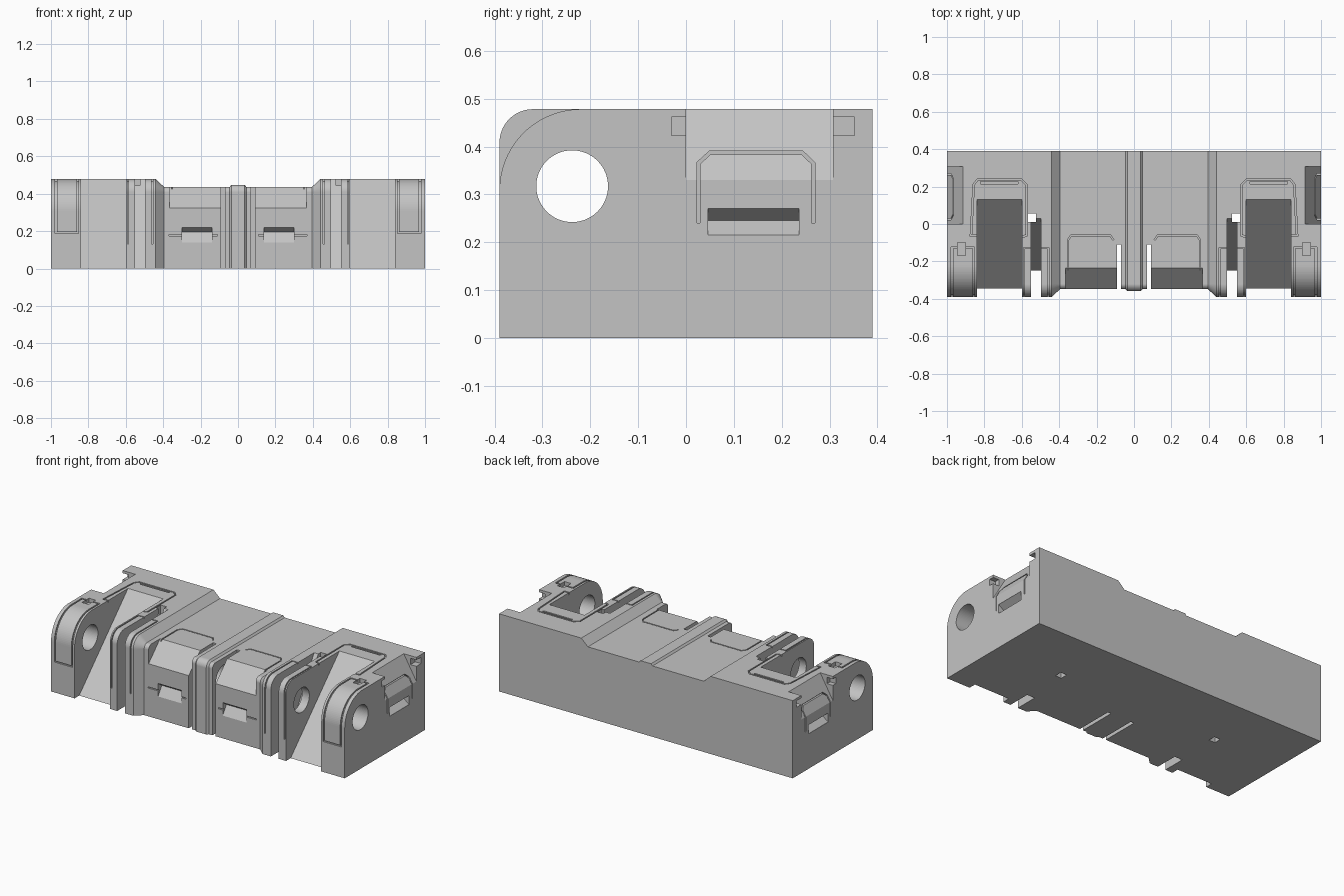
import bpy, bmesh, math
from mathutils import Vector

if "Cube" in bpy.data.objects:
    bpy.data.objects.remove(bpy.data.objects["Cube"])

grey = bpy.data.materials.new("plain_grey")
grey.diffuse_color = (0.55, 0.55, 0.55, 1)
grey.use_nodes = True
grey.node_tree.nodes["Principled BSDF"].inputs["Base Color"].default_value = grey.diffuse_color
FRONT, BACK, TOP = -0.39, 0.39, 0.478


def arc(cy, cz, r, a0, a1, n=20):
    return [(cy + r * math.cos(math.radians(a0 + (a1 - a0) * i / n)),
             cz + r * math.sin(math.radians(a0 + (a1 - a0) * i / n))) for i in range(n + 1)]


def place(axis, a, b, d):
    return {'x': (d, a, b), 'y': (a, d, b), 'z': (a, b, d)}[axis]


def loft(name, rings):
    """Skin a list of equal-length closed rings and cap both ends."""
    bm = bmesh.new()
    vs = [[bm.verts.new(p) for p in r] for r in rings]
    n = len(vs[0])
    for r, s in zip(vs, vs[1:]):
        for i in range(n):
            bm.faces.new((r[i], r[(i + 1) % n], s[(i + 1) % n], s[i]))
    bm.faces.new(vs[0])
    bm.faces.new(vs[-1])
    bmesh.ops.recalc_face_normals(bm, faces=bm.faces)
    me = bpy.data.meshes.new(name)
    bm.to_mesh(me)
    bm.free()
    ob = bpy.data.objects.new(name, me)
    bpy.context.collection.objects.link(ob)
    return ob


cutters = []


def cut(name, axis, pts, lo, hi):
    """Prism cutter: a profile pushed along one axis."""
    ob = loft(name, [[place(axis, a, b, d) for a, b in pts] for d in (lo, hi)])
    ob.hide_render = True
    cutters.append(ob)


def rect(a0, a1, b0, b1):
    return [(a0, b0), (a1, b0), (a1, b1), (a0, b1)]


def ribbon(path, w):
    """Thin band outline following an open path, with mitred corners."""
    p = [Vector(q) for q in path]
    left, right = [], []
    for i, q in enumerate(p):
        d0 = (q - p[max(i - 1, 0)]) if i else (p[1] - q)
        d1 = (p[i + 1] - q) if i < len(p) - 1 else d0
        n0, n1 = (Vector((-d.y, d.x)).normalized() for d in (d0, d1))
        m = (n0 + n1).normalized()
        off = m * (w / 2 / m.dot(n0))
        left.append(tuple(q + off))
        right.append(tuple(q - off))
    return left + right[::-1]


# Body: right half, side profile shrinks toward the middle, with a centre rib
def side_ring(x, inset):
    r = 0.07 - inset
    pts = [(BACK, 0), (BACK, TOP - inset)] + arc(FRONT + 0.07, TOP - 0.07, r, 90, 180) + [(FRONT + inset, 0)]
    return [(x, y, z) for y, z in pts]


body = loft("case_body", [side_ring(x, i) for x, i in
            ((-0.1, 0.031), (0.035, 0.031), (0.045, 0.042), (0.395, 0.042), (0.44, 0), (1, 0))])

# Corner post rounding
cut("post_round", 'x', arc(-0.22, 0.308, 0.17, 90, 180, 28) + [(-0.6, 0.308), (-0.6, 0.6), (-0.22, 0.6)], 0.83, 1.1)


# Sloped bays: wide bay and narrow slot
def bay(name, y_top, y_bottom, x0, x1):
    s = (y_top - y_bottom) / TOP
    cut(name, 'x', [(y_bottom - 0.1 * s, -0.1), (y_bottom + 0.6 * s, 0.6), (-0.7, 0.6), (-0.7, -0.1)], x0, x1)


bay("wide_bay", 0.13, -0.345, 0.60, 0.84)
bay("narrow_slot", 0.03, -0.248, 0.497, 0.55)

# Drain shaft, centre slit and cross bore
cut("shaft", 'z', rect(0.525, 0.566, 0.01, 0.055), -0.1, 0.6)
cut("centre_slit", 'z', rect(0.07, 0.092, -0.6, -0.11), -0.1, 0.6)
cut("cross_bore", 'x', arc(-0.238, 0.317, 0.075, 0, 360, 64)[:-1], -0.3, 1.2)

# Front panel: chamfer, finger pull, seams
cut("front_chamfer", 'x', [(-0.445, 0.227), (-0.135, 0.537), (-0.445, 0.537)], 0.08, 0.365)
cut("front_pull", 'x', [(-0.40, 0.14), (-0.348, 0.14), (-0.312, 0.195), (-0.348, 0.22), (-0.40, 0.22)], 0.14, 0.30)
cut("front_seam", 'y', rect(0.11, 0.37, 0.174, 0.181), -0.5, -0.338)
cut("lid_seam", 'z', ribbon([(0.11, -0.085), (0.128, -0.06), (0.335, -0.06), (0.353, -0.085), (0.353, -0.25)], 0.007),
    0.426, 0.6)

# End panel: chamfer, hinge pockets, finger pull, seam
k = (1 - 0.914) / (TOP - 0.33)
cut("end_chamfer", 'y', [(1 + 0.1 * k, 0.23), (0.914 - 0.1 * k, TOP + 0.1), (1.2, TOP + 0.1), (1.2, 0.23)], 0, 0.307)
cut("hinge_pocket", 'x', rect(-0.03, 0.352, 0.423, 0.462), 0.96, 1.2)
cut("end_pull", 'y', [(1.1, 0.215), (0.999, 0.215), (0.962, 0.245), (0.999, 0.27), (1.1, 0.27)], 0.046, 0.236)
cut("end_seam", 'x', ribbon([(0.026, 0.24), (0.026, 0.365), (0.05, 0.387), (0.243, 0.387), (0.266, 0.365),
                             (0.266, 0.24)], 0.007), 0.957, 1.2)

# Top panel outline round the wide bay, with its latch slit
cut("bay_seam", 'z', ribbon([(0.83, -0.063), (0.872, -0.063), (0.857, 0.21), (0.838, 0.236), (0.60, 0.236),
                             (0.574, 0.21), (0.574, -0.06), (0.61, -0.075)], 0.008), TOP - 0.012, 0.6)
cut("latch_slit", 'z', rect(0.62, 0.82, 0.215, 0.226), TOP - 0.02, 0.6)


# Strap seams running over the top and down the front
def strap(name, r, y_end, z_end, x0, x1, w):
    path = [(y_end, TOP)] + arc(FRONT + r, TOP - r, r, 90, 180) + [(FRONT, z_end)]
    band = ribbon(path, 0.018)
    cut(name + "_inner", 'x', band, x0, x0 + w)
    cut(name + "_outer", 'x', band, x1 - w, x1)
    cut(name + "_end", 'z', rect(x0, x1, y_end - w, y_end), TOP - 0.009, 0.6)
    return w


strap("post_strap", 0.17, -0.122, 0.19, 0.853, 0.978, 0.009)
cut("post_strap_foot", 'y', rect(0.853, 0.978, 0.187, 0.195), -0.6, FRONT + 0.009)
cut("post_buckle", 'z', rect(0.90, 0.945, -0.168, -0.10), TOP - 0.025, 0.6)
strap("fin_strap", 0.07, -0.125, 0.13, 0.455, 0.592, 0.007)

# Carve the body, then drop the cutters
for c in cutters:
    m = body.modifiers.new(c.name, 'BOOLEAN')
    m.operation, m.solver, m.object = 'DIFFERENCE', 'EXACT', c
bpy.context.view_layer.update()
carved = bpy.data.meshes.new_from_object(body.evaluated_get(bpy.context.evaluated_depsgraph_get()))
body.modifiers.clear()
for c in cutters:
    bpy.data.objects.remove(c)

# Trim at the middle and mirror to the left
bm = bmesh.new()
bm.from_mesh(carved)
bmesh.ops.bisect_plane(bm, geom=bm.verts[:] + bm.edges[:] + bm.faces[:], plane_co=(0, 0, 0),
                       plane_no=(1, 0, 0), clear_inner=True)
bm.to_mesh(carved)
bm.free()
body.data = carved
carved.materials.clear()
carved.materials.append(grey)
for p in carved.polygons:
    p.material_index = 0
    p.use_smooth = False
mir = body.modifiers.new("mirror", 'MIRROR')
mir.use_axis[0] = True
mir.use_clip = True
